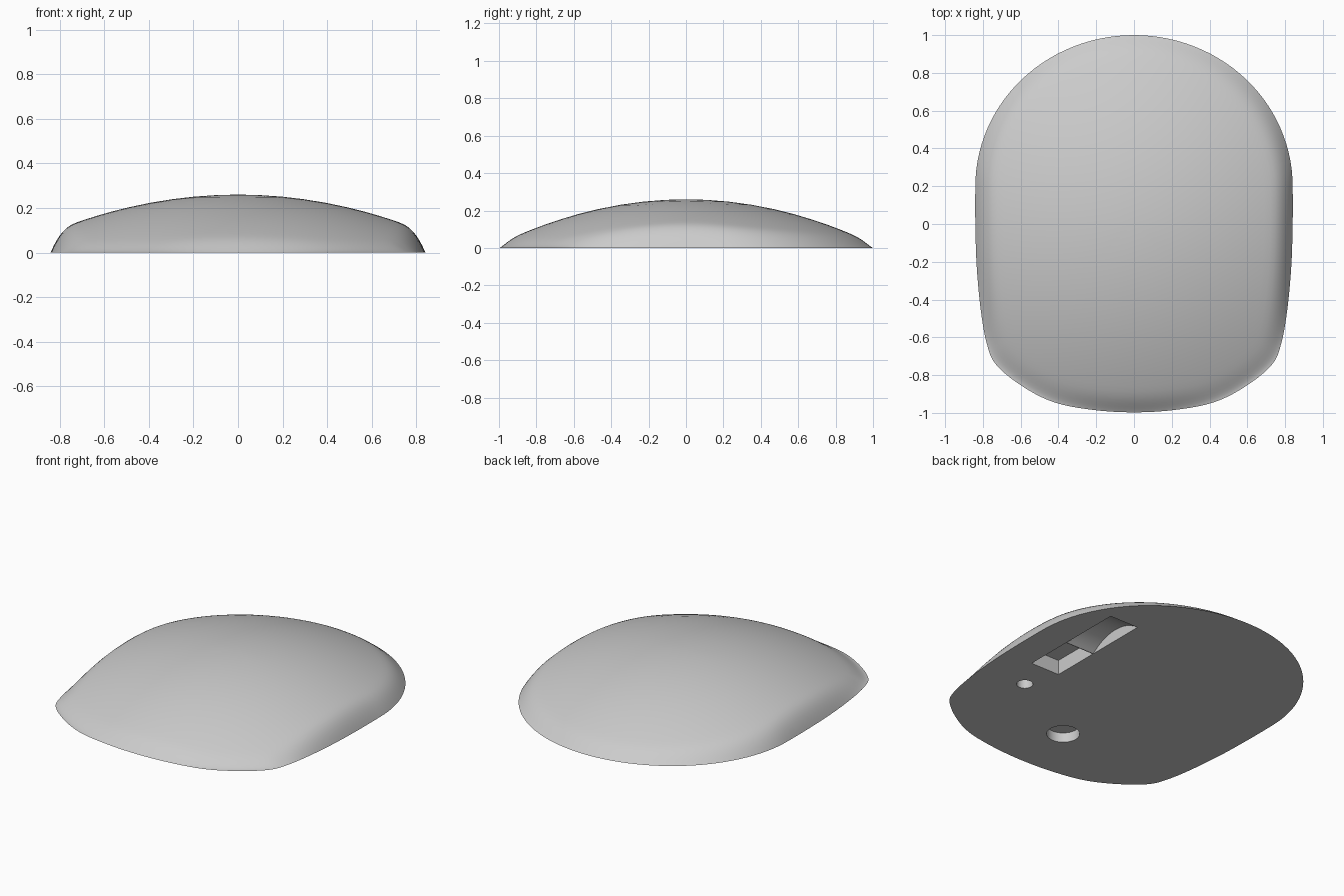
import bpy, bmesh, math
from mathutils import Vector

if "Cube" in bpy.data.objects:
    bpy.data.objects.remove(bpy.data.objects["Cube"])

grey = bpy.data.materials.new("light grey")
grey.diffuse_color = (0.6, 0.6, 0.6, 1)
grey.use_nodes = True
grey.node_tree.nodes["Principled BSDF"].inputs["Base Color"].default_value = grey.diffuse_color


def make_object(name, bm):
    bmesh.ops.recalc_face_normals(bm, faces=bm.faces[:])
    mesh = bpy.data.meshes.new(name)
    bm.to_mesh(mesh)
    bm.free()
    mesh.materials.append(grey)
    ob = bpy.data.objects.new(name, mesh)
    bpy.context.collection.objects.link(ob)
    return ob


def prism(name, points, axis_vec):
    """Closed prism: a planar outline pushed along a vector."""
    bm = bmesh.new()
    face = bm.faces.new([bm.verts.new(p) for p in points])
    new = bmesh.ops.extrude_face_region(bm, geom=[face])["geom"]
    bmesh.ops.translate(bm, vec=axis_vec,
                        verts=[v for v in new if isinstance(v, bmesh.types.BMVert)])
    return make_object(name, bm)


# Footprint: elliptical back, hand-shaped front, mirrored in x
half = [Vector((0.84 * math.sin(a), 0.2 + 0.8 * math.cos(a)))
        for a in (math.pi / 2 * i / 28 for i in range(29))]
ctrl = [Vector(p) for p in ((0.835, 0.4), (0.84, 0.2), (0.84, 0), (0.833, -0.22),
        (0.812, -0.45), (0.78, -0.63), (0.73, -0.745), (0.59, -0.86), (0.42, -0.945),
        (0.21, -0.985), (0, -0.997), (-0.21, -0.985))]
for p0, p1, p2, p3 in zip(ctrl, ctrl[1:], ctrl[2:], ctrl[3:]):
    for k in range(1, 6):
        t = k / 5
        half.append(0.5 * (2 * p1 + (p2 - p0) * t + (2 * p0 - 5 * p1 + 4 * p2 - p3) * t * t
                           + (3 * p1 - p0 - 3 * p2 + p3) * t ** 3))
outline = half + [Vector((-p.x, p.y)) for p in reversed(half[1:-1])]
n = len(outline)


def height(p, d):
    """Shallow dome, rolled down to the base near the rim."""
    dome = max(0.0, 0.26 - 0.238 * p.length_squared)
    return dome * (1 - max(0.0, 1 - d / 0.14) ** 3.6)


# Shell: concentric rings over the footprint, flat base
bm = bmesh.new()
rings = []
for s in (0, 0.008, 0.018, 0.03, 0.045, 0.063, 0.085, 0.11, 0.14, 0.18,
          0.24, 0.32, 0.42, 0.53, 0.65, 0.77, 0.89):
    ring = []
    for i, p in enumerate(outline):
        tangent = (outline[(i + 1) % n] - outline[i - 1]).normalized()
        d = s * abs(p.x * tangent.y - p.y * tangent.x)
        q = p * (1 - s)
        ring.append(bm.verts.new((q.x, q.y, height(q, d))))
    rings.append(ring)
for a, b in zip(rings, rings[1:]):
    for i in range(n):
        j = (i + 1) % n
        bm.faces.new((a[i], a[j], b[j], b[i]))
crown = bm.verts.new((0, 0, 0.26))
for i in range(n):
    bm.faces.new((rings[-1][i], rings[-1][(i + 1) % n], crown))
bm.faces.new(rings[0])
shell = make_object("shell", bm)

# Underside recesses: switch slot, curved switch hollow, two round holes
x0, width, low = 0.45, 0.196, -0.05
y0, y1, sag = 0.18, 0.566, 0.07
r = ((y1 - y0) ** 2 / 4 + sag ** 2) / (2 * sag)
mid, ang = (y0 + y1) / 2, math.asin((y1 - y0) / 2 / r)
arc = [(x0, mid + r * math.sin(ang * k / 10), sag - r + r * math.cos(ang * k / 10))
       for k in range(-10, 11)]
cutters = [
    prism("slot_cutter", [(x0, -0.125, low), (x0, 0.176, low),
                          (x0, 0.176, 0.091), (x0, -0.125, 0.091)], (width, 0, 0)),
    prism("hollow_cutter", [(x0, y0, low)] + arc + [(x0, y1, low)], (width, 0, 0)),
]
for name, cx, cy, rad, depth in (("large_hole_cutter", 0, -0.62, 0.093, 0.06),
                                 ("small_hole_cutter", 0.525, -0.33, 0.046, 0.06)):
    circle = [(cx + rad * math.cos(math.tau * k / 40), cy + rad * math.sin(math.tau * k / 40), low)
              for k in range(40)]
    cutters.append(prism(name, circle, (0, 0, depth - low)))

bpy.context.view_layer.objects.active = shell
shell.select_set(True)
for cutter in cutters:
    cutter.hide_render = True
    mod = shell.modifiers.new(cutter.name, "BOOLEAN")
    mod.operation, mod.solver, mod.object = "DIFFERENCE", "EXACT", cutter
    bpy.ops.object.modifier_apply(modifier=mod.name)
    bpy.data.objects.remove(cutter)
bpy.ops.object.shade_smooth_by_angle(angle=math.radians(22))
